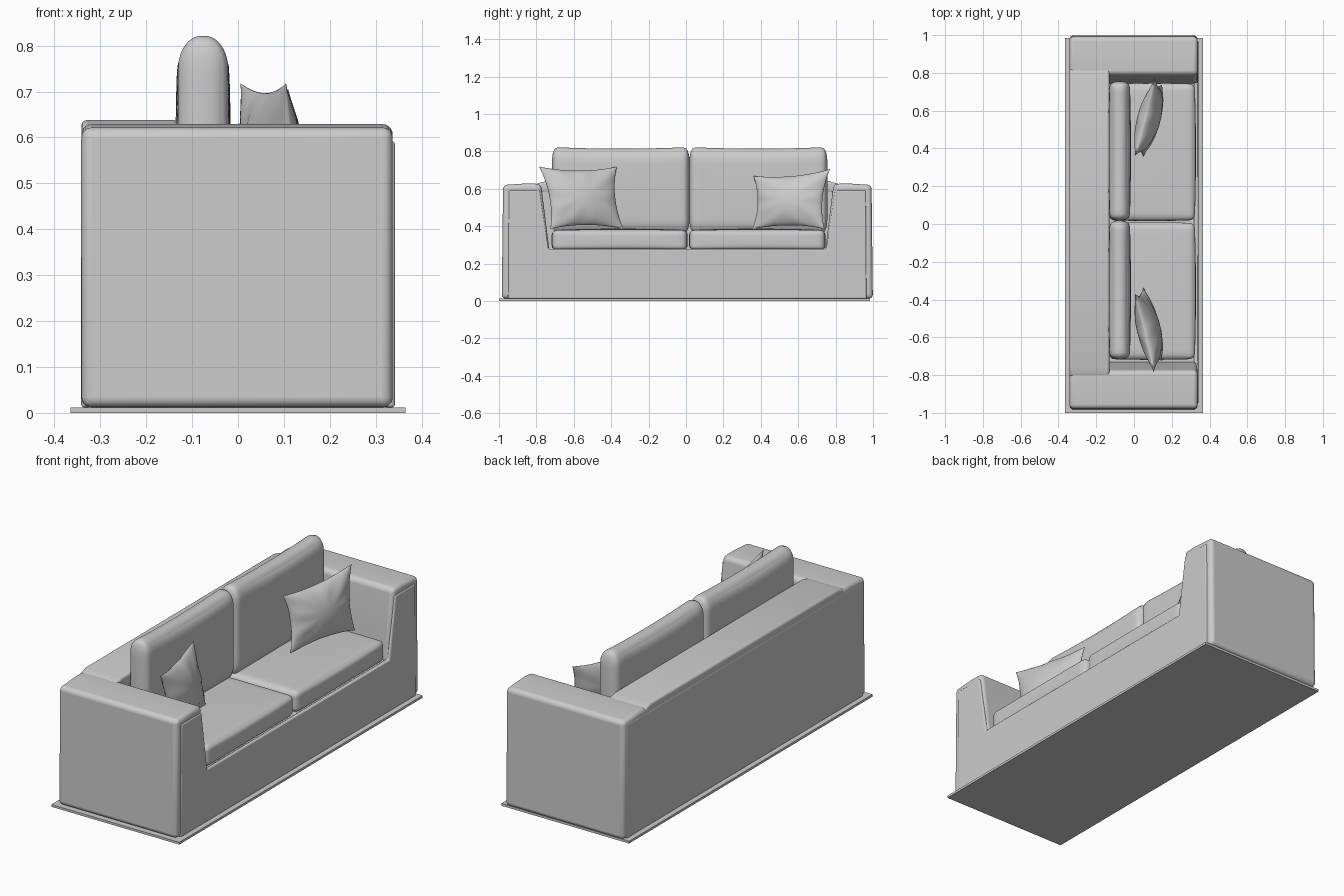
import bpy, bmesh, math
from mathutils import Vector

if "Cube" in bpy.data.objects:
    bpy.data.objects.remove(bpy.data.objects["Cube"])

CY = 0.007  # centre line of the upholstery in y


def finish(name, bm, bevel=0, segments=4, angle=40):
    bmesh.ops.recalc_face_normals(bm, faces=bm.faces)
    me = bpy.data.meshes.new(name)
    bm.to_mesh(me)
    bm.free()
    ob = bpy.data.objects.new(name, me)
    bpy.context.collection.objects.link(ob)
    if bevel:
        mod = ob.modifiers.new("bevel", 'BEVEL')
        mod.width, mod.segments, mod.limit_method = bevel, segments, 'ANGLE'
        mod.angle_limit = math.radians(20)
    bpy.ops.object.select_all(action='DESELECT')
    ob.select_set(True)
    bpy.context.view_layer.objects.active = ob
    bpy.ops.object.shade_smooth_by_angle(angle=math.radians(angle))
    return ob


def prism(name, pts, x0, x1, bevel=0, segments=4):
    """Extrude a y-z outline along x."""
    bm = bmesh.new()
    face = bm.faces.new([bm.verts.new((x0, y, z)) for y, z in pts])
    new = bmesh.ops.extrude_face_region(bm, geom=[face])["geom"]
    bmesh.ops.translate(bm, vec=(x1 - x0, 0, 0),
                        verts=[v for v in new if isinstance(v, bmesh.types.BMVert)])
    return finish(name, bm, bevel, segments)


def box(name, x0, x1, y0, y1, z0, z1, bevel=0, segments=4):
    return prism(name, [(y0, z0), (y1, z0), (y1, z1), (y0, z1)], x0, x1, bevel, segments)


def cushion(name, lo, hi, radii, bulge, sag=0):
    """Rounded box with swollen faces and an optionally dipped top edge."""
    lo, hi = Vector(lo), Vector(hi)
    c, h = (lo + hi) / 2, (hi - lo) / 2
    bm = bmesh.new()
    bmesh.ops.create_cube(bm, size=2)
    bmesh.ops.subdivide_edges(bm, edges=bm.edges[:], cuts=19, use_grid_fill=True)
    for v in bm.verts:
        t = [math.copysign(1 - (1 - min(1, abs(a))) ** 2, a) for a in v.co]
        p = [t[i] * h[i] for i in range(3)]
        q = [max(-h[i] + radii[i], min(h[i] - radii[i], p[i])) for i in range(3)]
        d = Vector([(p[i] - q[i]) / radii[i] for i in range(3)]).normalized()
        r = Vector([q[i] + d[i] * radii[i] for i in range(3)])
        for i in range(3):
            j, k = (i + 1) % 3, (i + 2) % 3
            r[i] += bulge[i] * t[i] * (1 - t[j] ** 2) * (1 - t[k] ** 2)
        r.z -= sag * (1 - t[1] ** 2) * max(0, t[2])
        v.co = c + r
    return finish(name, bm, angle=60)


def pillow(name, corners, thick, n=28):
    """Two swollen sheets sharing a pinched rim; corners: low a, low b, high b, high a."""
    a, b, c, d = [Vector(p) for p in corners]
    normal = (b - a + c - d).cross(d - a + c - b).normalized()
    bm = bmesh.new()
    sheets = []
    for side in (1, -1):
        grid = []
        for i in range(n + 1):
            row = []
            for j in range(n + 1):
                if side < 0 and (i in (0, n) or j in (0, n)):
                    row.append(sheets[0][i][j])
                    continue
                u, v = -math.cos(math.pi * i / n), -math.cos(math.pi * j / n)
                pu = u * (1 - 0.13 * (1 - v * v))
                pv = v * (1 - 0.13 * (1 - u * u))
                s, t = (pu + 1) / 2, (pv + 1) / 2
                p = a.lerp(b, s).lerp(d.lerp(c, s), t)
                w = max(0, (1 - u * u) * (1 - v * v))
                # soft folds that run in from the rim
                fold = 0.006 * w ** 0.5 * (1 - w) * math.sin(9 * math.atan2(v, u) + side)
                row.append(bm.verts.new(p + normal * side * (thick * w ** 0.6 + fold)))
            grid.append(row)
        sheets.append(grid)
        for i in range(n):
            for j in range(n):
                bm.faces.new((grid[i][j], grid[i + 1][j], grid[i + 1][j + 1], grid[i][j + 1]))
    return finish(name, bm, angle=70)


# Base plate and seat platform
box("base_plate", -0.365, 0.365, -1.0, 0.985, 0, 0.012)
box("seat_platform", -0.33, 0.33, CY - 0.76, CY + 0.76, 0.012, 0.272)

# Arms with sloping inner sides
arm = [(0.992, 0.012), (0.985, 0.62), (0.85, 0.629), (0.782, 0.625), (0.735, 0.25), (0.735, 0.012)]
for side, s in (("left", -1), ("right", 1)):
    prism(side + "_arm", [(CY + s * y, z) for y, z in arm], -0.341, 0.337, 0.022, 5)

# U-shaped front panel
half = [(0.958, 0.012), (0.954, 0.592), (0.79, 0.592), (0.742, 0.278)]
outline = [(CY + y, z) for y, z in half] + [(CY - y, z) for y, z in reversed(half)]
prism("front_panel", outline, 0.318, 0.342, 0.007, 3)

# Back frame, outer back panel and raised top cap
box("back_frame", -0.33, -0.133, CY - 0.78, CY + 0.78, 0.012, 0.61, 0.01)
box("back_panel", -0.342, -0.32, CY - 0.965, CY + 0.965, 0.012, 0.602, 0.007, 3)
cap = [(0.815, 0.58), (0.815, 0.624), (0.765, 0.638)]
prism("back_cap", [(CY + y, z) for y, z in cap] + [(CY - y, z) for y, z in reversed(cap)],
      -0.341, -0.13, 0.012)

# Seat and back cushions
for side, y0, y1 in (("left", -0.715, 0.005), ("right", 0.02, 0.742)):
    cushion(side + "_seat_cushion", (-0.133, y0, 0.27), (0.322, y1, 0.38),
            (0.03, 0.03, 0.025), (0.006, 0.004, 0.007))
    cushion(side + "_back_cushion", (-0.13, y0, 0.36), (-0.022, y1 + 0.012, 0.823),
            (0.05, 0.028, 0.07), (0.006, 0.003, 0.003), 0.012)

# Scatter pillows leaning on the back cushions
pillow("left_pillow", [(0.15, -0.725, 0.385), (0.05, -0.335, 0.385),
                       (0.005, -0.37, 0.718), (0.105, -0.785, 0.718)], 0.06)
pillow("right_pillow", [(0.05, 0.355, 0.385), (0.15, 0.74, 0.385),
                        (0.11, 0.77, 0.705), (0.005, 0.36, 0.668)], 0.06)
